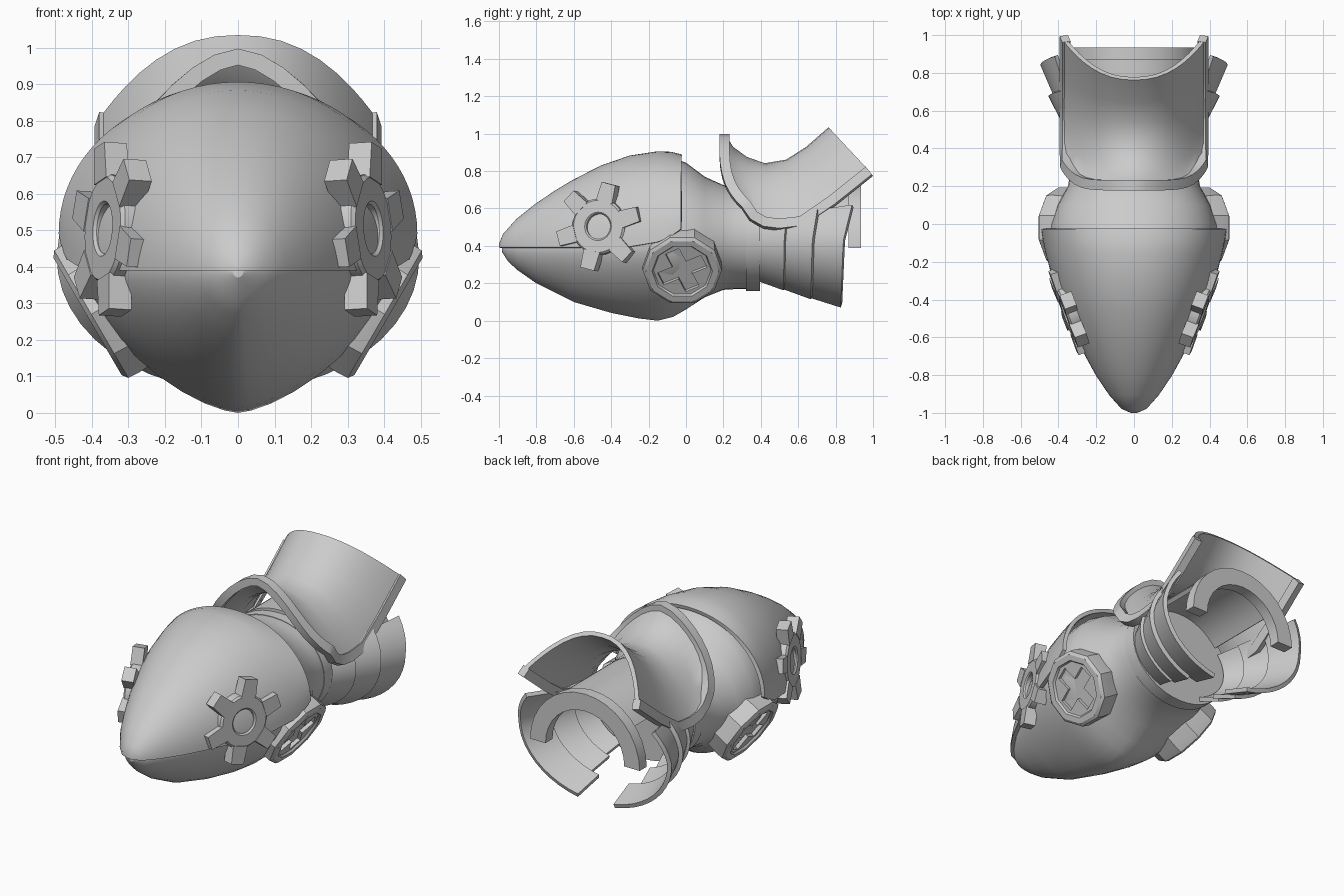
import bpy, bmesh
from math import sin, cos, pi, radians
from mathutils import Vector, Matrix

if "Cube" in bpy.data.objects:
    bpy.data.objects.remove(bpy.data.objects["Cube"])

steel = bpy.data.materials.new("plain_grey")
steel.use_nodes = True
steel.diffuse_color = (0.6, 0.6, 0.6, 1)
steel.node_tree.nodes["Principled BSDF"].inputs["Base Color"].default_value = (0.6, 0.6, 0.6, 1)


def add_grid(bm, rows, wrap_u=False, wrap_v=False, start_cap=False, end_cap=False):
    """Skin a list of point rows with quads."""
    vs = [[bm.verts.new(p) for p in row] for row in rows]
    nu, nv = len(vs), len(vs[0])
    for i in range(nu if wrap_u else nu - 1):
        for j in range(nv if wrap_v else nv - 1):
            a, b = vs[i], vs[(i + 1) % nu]
            k = (j + 1) % nv
            bm.faces.new((a[j], a[k], b[k], b[j]))
    if start_cap:
        bm.faces.new(vs[0])
    if end_cap:
        bm.faces.new(vs[-1])


def add_solid(bm, rows):
    """Skin closed loops and cap both ends."""
    add_grid(bm, rows, wrap_v=True, start_cap=True, end_cap=True)


def finish(name, bm, thick=0, mirror=False, cutter=None, matrix=None):
    """Turn the bmesh into an object, apply its modifiers and shade it."""
    if matrix:
        bmesh.ops.transform(bm, matrix=matrix, verts=bm.verts)
    bmesh.ops.recalc_face_normals(bm, faces=bm.faces)
    me = bpy.data.meshes.new(name)
    bm.to_mesh(me)
    bm.free()
    me.materials.append(steel)
    ob = bpy.data.objects.new(name, me)
    bpy.context.collection.objects.link(ob)
    bpy.ops.object.select_all(action='DESELECT')
    ob.select_set(True)
    bpy.context.view_layer.objects.active = ob
    if thick:
        m = ob.modifiers.new("thickness", 'SOLIDIFY')
        m.thickness, m.offset = thick, 0
    if cutter:
        m = ob.modifiers.new("cut", 'BOOLEAN')
        m.operation, m.solver, m.object = 'DIFFERENCE', 'EXACT', cutter
    if mirror:
        m = ob.modifiers.new("mirror", 'MIRROR')
        m.use_mirror_merge = False
    for m in list(ob.modifiers):
        bpy.ops.object.modifier_apply(modifier=m.name)
    bpy.ops.object.shade_smooth_by_angle(angle=radians(32))
    return ob


def section(y, hw, top, bot, mid, low=2.0, n=40, half=False):
    """Cross-section with a round top and a keel-like bottom."""
    pts = []
    for i in range(n + 1 if half else n):
        a = (pi if half else 2 * pi) * i / n
        e, h = (2.05, top - mid) if sin(a) >= 0 else (low, mid - bot)
        c, s = cos(a), sin(a)
        x = hw * abs(c) ** (2 / e) * (1 if c >= 0 else -1)
        z = mid + h * abs(s) ** (2 / e) * (1 if s >= 0 else -1)
        pts.append((x, y, z))
    return pts


def side_frame(centre, normal):
    """Frame on the left side: X runs to the back, Y runs up, Z faces out."""
    n = Vector(normal).normalized()
    back = Vector((0, 1, 0))
    x = (back - n * n.y).normalized()
    m = Matrix((x, n.cross(x), n)).transposed().to_4x4()
    return Matrix.Translation(centre) @ m


def ring(r, h, n):
    return [(r * cos(2 * pi * i / n), r * sin(2 * pi * i / n), h) for i in range(n)]


# Main body: pointed jaw, dome and neck
bm = bmesh.new()
body = [(-.985, .015, .39, .37, .385, 1.7), (-.95, .07, .45, .315, .385, 1.7),
        (-.9, .11, .515, .27, .385, 1.7), (-.8, .18, .6, .2, .385, 1.6),
        (-.6, .285, .73, .1, .385, 1.5), (-.4, .365, .825, .042, .385, 1.5),
        (-.25, .415, .868, .012, .39, 1.5), (-.15, .435, .88, 0, .4, 1.5),
        (-.07, .445, .87, .02, .41, 1.55), (0, .44, .845, .06, .42, 1.6),
        (.1, .405, .77, .125, .43, 1.8), (.2, .35, .725, .165, .44, 2),
        (.28, .335, .715, .17, .445, 2), (.385, .33, .715, .17, .445, 2)]
add_solid(bm, [section(*s) for s in body])
finish("body", bm)

# Neck band
bm = bmesh.new()
add_solid(bm, [section(y, .336, .718, .16, .445) for y in (.32, .395)])
finish("neck_band", bm)

# Upper visor shell
bm = bmesh.new()
visor = [(-.99, .012, .405, .39), (-.97, .06, .457, .39), (-.9, .122, .535, .39),
         (-.8, .19, .615, .39), (-.7, .245, .683, .39), (-.6, .295, .743, .39),
         (-.45, .363, .82, .39), (-.3, .418, .872, .395), (-.15, .458, .895, .42),
         (-.08, .472, .892, .45), (-.025, .48, .878, .49)]
add_grid(bm, [section(y, w, t, 0, m, half=True) for y, w, t, m in visor], start_cap=True)
finish("visor", bm, thick=.022)

# Side gears: ring with six teeth
bm = bmesh.new()
prof = [(.068, -.08), (.068, .014), (.076, .022), (.14, .022), (.15, .012), (.15, -.08)]
add_grid(bm, [ring(r, h, 32) for r, h in prof], wrap_u=True, wrap_v=True)
for k in range(6):
    m = Matrix.Rotation(radians(15 + 60 * k), 4, 'Z') @ Matrix.Translation((.185, 0, -.008))
    tooth = bmesh.ops.create_cube(bm, size=1)["verts"]
    for v in tooth:
        taper = .08 if v.co.x > 0 else .094
        v.co = m @ Vector((v.co.x * .1, v.co.y * taper, v.co.z * .066))
finish("side_gears", bm, mirror=True, matrix=side_frame((.35, -.463, .503), (.935, -.345, .06)))

# Cross-shaped cutter for the round side housings
frame = side_frame((.412, -.02, .264), (.86, 0, -.5))
bm = bmesh.new()
a, b = .04, .128
cross = []
for k in range(4):
    rot = Matrix.Rotation(radians(25 + 90 * k), 3, 'Z')
    cross += [rot @ Vector(p) for p in ((b, -a, 0), (b, a, 0), (a, a, 0))]
add_solid(bm, [[p + Vector((0, 0, h)) for p in cross] for h in (-.032, .05)])
cutter = finish("cross_cutter", bm, matrix=frame)
cutter.hide_render = True

# Round side housings with a sunken cross
bm = bmesh.new()
prof = [(.2, -.2), (.214, -.05), (.212, -.012), (.195, 0), (.162, 0), (.154, -.012)]
add_solid(bm, [ring(r, h, 10) for r, h in prof])
finish("side_housings", bm, mirror=True, cutter=cutter, matrix=frame)
cutter.hide_set(True)

# Saddle collar: arch swept from a flat front lip to a round back edge
mid_line = [(.205, .98), (.245, .92), (.32, .865), (.42, .83), (.54, .85), (.65, .92), (.77, 1.025)]
side_line = [(.32, .62), (.36, .56), (.42, .525), (.5, .515), (.62, .53), (.78, .64), (.98, .8)]
flatness = [1, .8, .5, .2, 0, 0, 0]
rows = []
for (yc, zc), (ys, zs), f in zip(mid_line, side_line, flatness):
    row = []
    for i in range(-10, 11):
        t = pi / 2 * i / 10
        s = abs(sin(t))
        along = f * s ** 6 + (1 - f) * s ** 2.3
        drop = f * s ** 1.7 + (1 - f) * s ** 2.3
        row.append(Vector((.37 * sin(t), yc + (ys - yc) * along, zc + (zs - zc) * drop)))
    rows.append(row)
bm = bmesh.new()
add_grid(bm, rows)
finish("saddle_collar", bm, thick=.024)

# Raised rim along the front lip and both lower sides
path = [r[0] for r in rows[:0:-1]] + rows[0] + [r[-1] for r in rows[1:]]
bm = bmesh.new()
rim = []
for i, p in enumerate(path):
    d = (path[min(i + 1, len(path) - 1)] - path[max(i - 1, 0)]).normalized()
    out = Vector((p.x, 0, .12)).normalized()
    out = (out - d * out.dot(d)).normalized()
    w = d.cross(out)
    rim.append([p + out * u + w * v
                for u, v in ((-.028, -.027), (.017, -.027), (.017, .027), (-.028, .027))])
add_solid(bm, rim)
finish("collar_rim", bm)

# Flared rear cuffs in three overlapping bands, each wrapping further under
bands = [((.4, .315), (.53, .385), -64), ((.52, .36), (.68, .443), -68),
         ((.67, .41), (.845, .485), -76)]
bm = bmesh.new()
for front, back, low in bands:
    rows = []
    for k in range(4):
        y, r = Vector(front).lerp(Vector(back), k / 3)
        row = []
        for i in range(15):
            t = radians(low + (32 - low) * i / 14)
            z = .425 + r * .73 * sin(t)
            lean = (.25 if z > .425 else .04) * (y - .35) * 2
            row.append((r * cos(t), y + (z - .425) * lean, z))
        rows.append(row)
    add_grid(bm, rows)
finish("rear_cuffs", bm, thick=.024, mirror=True)


def arch(name, outer, inner, y0, y1, start):
    """Arched band standing across the back."""
    bm = bmesh.new()
    rows = []
    for i in range(17):
        t = start + (pi - 2 * start) * i / 16
        rows.append([(r * cos(t), y, .39 + r * sin(t))
                     for r, y in ((outer, y0), (outer, y1), (inner, y1), (inner, y0))])
    add_solid(bm, rows)
    finish(name, bm)


# Rear arch and the vault joining it to the neck
arch("rear_arch", .355, .255, .87, .935, 0)
arch("rear_vault", .345, .32, .38, .9, radians(38))
